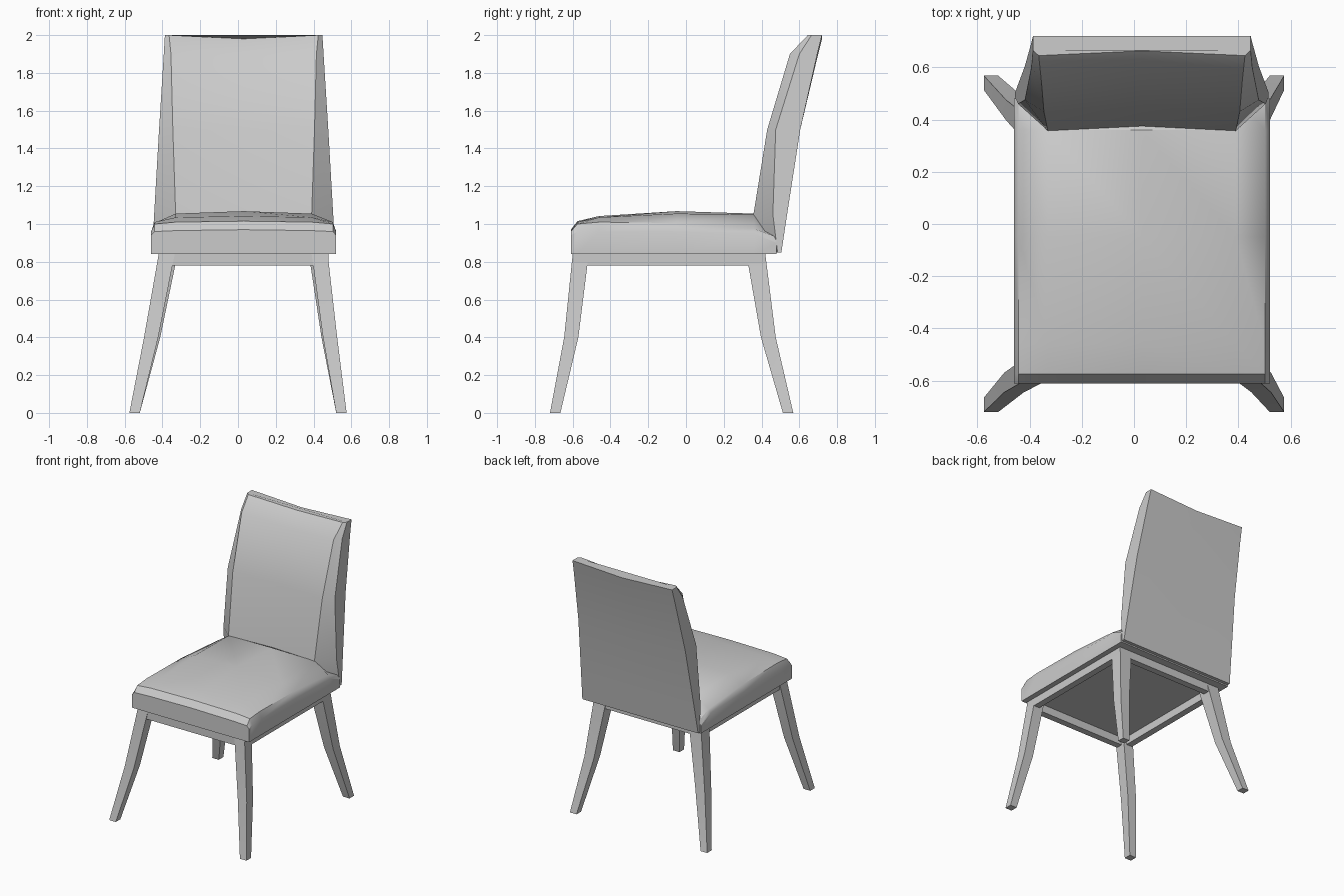
import bpy
import bmesh
import math
from mathutils import Vector

if "Cube" in bpy.data.objects:
    bpy.data.objects.remove(bpy.data.objects["Cube"])

grey = bpy.data.materials.new("light grey")
grey.use_nodes = True
colour = (0.6, 0.6, 0.6, 1)
grey.diffuse_color = colour
grey.node_tree.nodes["Principled BSDF"].inputs["Base Color"].default_value = colour

CX = 0.03  # the seat and back sit slightly off the feet's centre


def loft(name, rings, angle=30):
    """Skin a list of equal closed rings and cap both ends."""
    bm = bmesh.new()
    loops = [[bm.verts.new(p) for p in ring] for ring in rings]
    n = len(loops[0])
    for a, b in zip(loops, loops[1:]):
        for i in range(n):
            j = (i + 1) % n
            bm.faces.new((a[i], a[j], b[j], b[i]))
    bm.faces.new(loops[0])
    bm.faces.new(loops[-1])
    bmesh.ops.recalc_face_normals(bm, faces=bm.faces)
    mesh = bpy.data.meshes.new(name)
    bm.to_mesh(mesh)
    bm.free()
    mesh.materials.append(grey)
    obj = bpy.data.objects.new(name, mesh)
    bpy.context.collection.objects.link(obj)
    bpy.ops.object.select_all(action="DESELECT")
    obj.select_set(True)
    bpy.context.view_layer.objects.active = obj
    bpy.ops.object.shade_smooth_by_angle(angle=math.radians(angle))
    return obj


def rect(x0, x1, y0, y1, z):
    return [(x0, y0, z), (x1, y0, z), (x1, y1, z), (x0, y1, z)]


# Seat cushion: sections from front to back, crowned in the middle
seat_rows = [  # y, side, edge, inner, crown heights
    (-0.61, 0.94, 0.96, 0.965, 0.97),
    (-0.575, 0.96, 1.0, 1.01, 1.015),
    (-0.46, 0.96, 1.01, 1.035, 1.042),
    (-0.05, 0.96, 1.005, 1.055, 1.068),
    (0.36, 0.95, 0.975, 1.05, 1.055),
    (0.48, 0.9, 0.93, 0.95, 0.95),
]
rings = []
for y, side, edge, inner, crown in seat_rows:
    half = [(0.49, 0.84), (0.49, side), (0.472, edge), (0.36, inner)]
    ring = [(CX + x, y, z) for x, z in half] + [(CX, y, crown)]
    ring += [(CX - x, y, z) for x, z in reversed(half)]
    rings.append(ring)
loft("seat_cushion", rings, 35)

# Backrest: leaning pad with bevelled sides and a dipped top
back_rows = [  # z, back y, outer y, inner y, outer half width, inner half width
    (0.85, 0.505, 0.485, 0.46, 0.485, 0.4),
    (1.05, 0.535, 0.46, 0.357, 0.474, 0.36),
    (1.5, 0.605, 0.475, 0.43, 0.448, 0.375),
    (1.9, 0.695, 0.6, 0.55, 0.423, 0.385),
    (2.0, 0.72, 0.665, 0.645, 0.417, 0.395),
]
rings = []
for z, back, outer, inner, wide, narrow in back_rows:
    dip = 0.02 if z > 1.8 else 0
    half = [(wide, back), (wide, outer), (narrow, inner)]
    ring = [(CX + x, y, z) for x, y in half] + [(CX, inner + 0.018, z - dip)]
    ring += [(CX - x, y, z) for x, y in reversed(half)] + [(CX, back, z - dip)]
    rings.append(ring)
loft("backrest", rings, 35)

# Apron rails under the seat, open in the middle
L, R, F, B, T = -0.42, 0.48, -0.6, 0.42, 0.05
rails = {
    "front_rail": (L, R, F, F + T),
    "back_rail": (L, R, B - T, B),
    "right_rail": (L, L + T, F + T, B - T),
    "left_rail": (R - T, R, F + T, B - T),
}
for name, box in rails.items():
    loft(name, [rect(*box, z) for z in (0.78, 0.845)])

# Splayed, tapering legs: outer corner, square width per height
front_path = [(0.84, 0, 0.6, 0.085), (0.4, 0.5, 0.645, 0.075), (0.005, 1, 0.72, 0.055)]
back_path = [(0.84, 0, 0.42, 0.1), (0.4, 0.45, 0.475, 0.078), (0.005, 1, 0.568, 0.055)]
for side, sx, top in (("right", -1, 0.42), ("left", 1, 0.475)):
    for end, sy, path in (("front", -1, front_path), ("back", 1, back_path)):
        rings = []
        for z, splay, y, w in path:
            x = top + (0.575 - top) * splay
            rings.append(rect(sx * (x - w), sx * x, sy * (y - w), sy * y, max(z, 0)))
        rings[-1] = [(x, y, 0) for x, y, z in rings[-1]]
        loft(f"{end}_{side}_leg", rings, 20)
